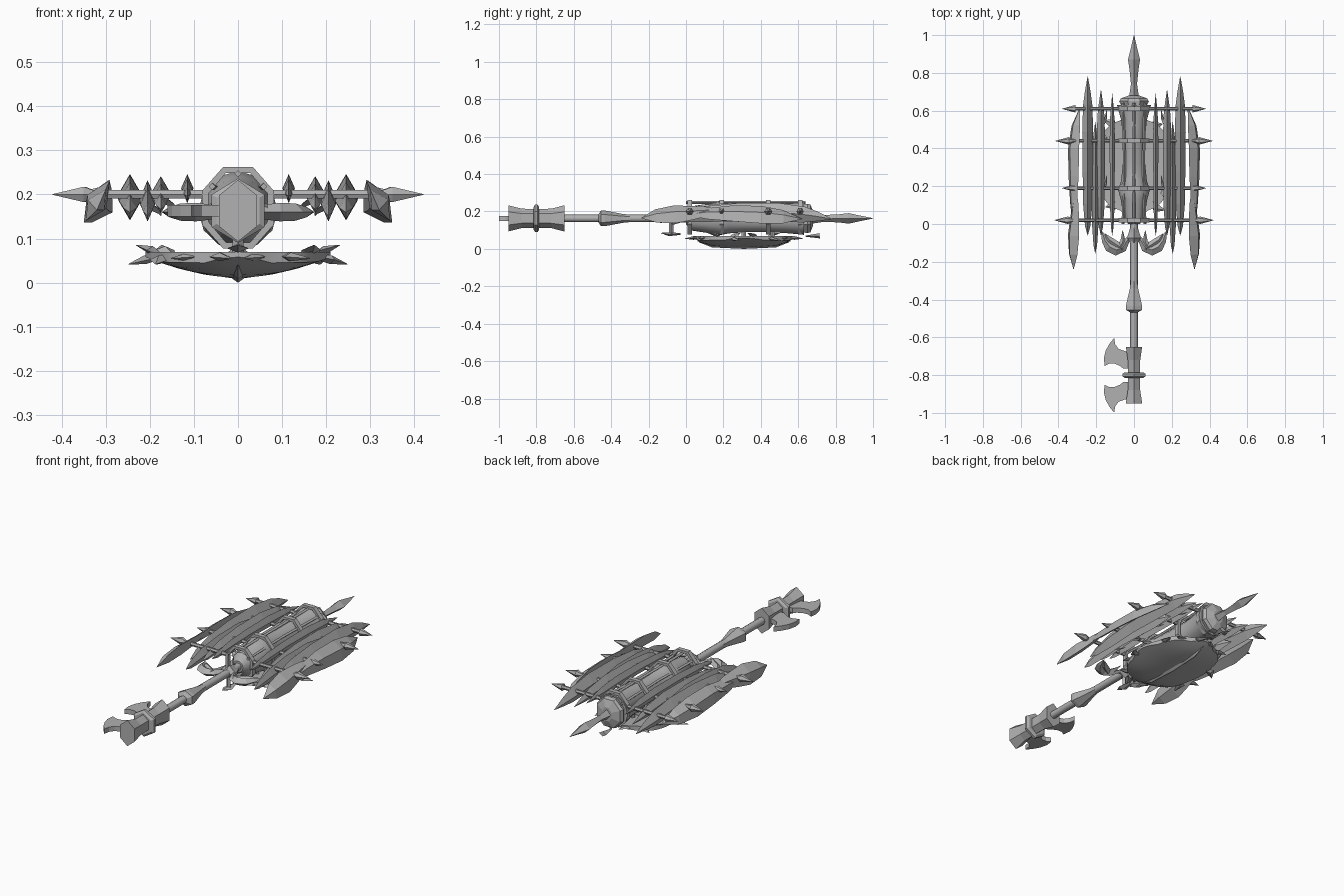
import bpy, bmesh, math
from mathutils import Vector

if "Cube" in bpy.data.objects:
    bpy.data.objects.remove(bpy.data.objects["Cube"])

grey = bpy.data.materials.new("iron_grey")
grey.diffuse_color = (0.44, 0.44, 0.44, 1)
grey.use_nodes = True
grey.node_tree.nodes["Principled BSDF"].inputs["Base Color"].default_value = grey.diffuse_color
AXIS = 0.163  # height of the shaft


def finish(name, bm, smooth=None):
    bmesh.ops.recalc_face_normals(bm, faces=bm.faces)
    me = bpy.data.meshes.new(name)
    bm.to_mesh(me)
    bm.free()
    me.materials.append(grey)
    ob = bpy.data.objects.new(name, me)
    bpy.context.collection.objects.link(ob)
    if smooth:
        bpy.context.view_layer.objects.active = ob
        ob.select_set(True)
        bpy.ops.object.shade_smooth_by_angle(angle=math.radians(smooth))
        ob.select_set(False)
    return ob


def loft(name, rings, closed=False, smooth=None):
    bm = bmesh.new()
    vs = [[bm.verts.new(p) for p in r] for r in rings]
    n = len(rings[0])
    pairs = list(zip(vs, vs[1:])) + ([(vs[-1], vs[0])] if closed else [])
    for a, b in pairs:
        for k in range(n):
            bm.faces.new((a[k], a[(k + 1) % n], b[(k + 1) % n], b[k]))
    if not closed:
        bm.faces.new(vs[0])
        bm.faces.new(vs[-1])
    return finish(name, bm, smooth)


def turned(name, stations, n=8, phase=0.0, z=AXIS, closed=False, smooth=None):
    """Rings around the y axis from (y, half width, half height)."""
    rings = []
    for y, w, h in stations:
        rings.append([(w * math.cos(phase + 2 * math.pi * k / n), y,
                       z + h * math.sin(phase + 2 * math.pi * k / n)) for k in range(n)])
    return loft(name, rings, closed, smooth)


def sweep(name, stations, n=4, tilt=0.0, smooth=None):
    """Section swept along (x, y, z, half width, half height)."""
    pts = [Vector(s[:3]) for s in stations]
    rings = []
    for i, s in enumerate(stations):
        t = (pts[min(i + 1, len(pts) - 1)] - pts[max(i - 1, 0)]).normalized()
        up = Vector((0, 0, 1)) if abs(t.z) < 0.9 else Vector((0, 1, 0))
        side = t.cross(up).normalized()
        up = side.cross(t)
        c, d = math.cos(tilt), math.sin(tilt)
        ring = []
        for k in range(n):
            a = 2 * math.pi * k / n
            u, v = s[3] * math.cos(a), s[4] * math.sin(a)
            ring.append(pts[i] + side * (u * c - v * d) + up * (u * d + v * c))
        rings.append(ring)
    return loft(name, rings, smooth=smooth)


def plate(name, outline, z, half):
    bm = bmesh.new()
    lo = [bm.verts.new((x, y, z - half)) for x, y in outline]
    hi = [bm.verts.new((x, y, z + half)) for x, y in outline]
    n = len(outline)
    bm.faces.new(lo)
    bm.faces.new(hi)
    for k in range(n):
        bm.faces.new((lo[k], lo[(k + 1) % n], hi[(k + 1) % n], hi[k]))
    return finish(name, bm)


T = 0.001  # size of a pointed end

# Shaft with its tapered swelling
turned("shaft", [(-0.7, .02, .02), (0.66, .02, .02)], smooth=50)
turned("shaft_swelling", [(-.468, .022, .022), (-.455, .05, .042), (-.435, .05, .042),
                          (-.34, .025, .024), (-.3, .02, .02)], n=6, phase=math.pi / 6)

# Pommel: flared hexagonal grip end, band and two axe crescents
turned("pommel", [(-.95, .05, .07), (-.88, .038, .052), (-.8, .036, .05),
                  (-.72, .038, .052), (-.65, .05, .07)], n=6, phase=math.pi / 2)
turned("pommel_band", [(-.815, .056, .06), (-.807, .07, .073), (-.793, .07, .073), (-.785, .056, .06)],
       n=6, phase=math.pi / 2)
for i, s in enumerate((1, -1)):
    outline = [(-.02, .035), (-.055, .035), (-.075, .05), (-.105, .063), (-.13, .063), (-.155, .05),
               (-.16, .09), (-.15, .13), (-.13, .167), (-.105, .198), (-.1, .165),
               (-.082, .14), (-.045, .127), (-.02, .127)]
    plate("pommel_axe_%d" % i, [(x, -.801 + s * y) for x, y in outline], AXIS, .013)

# Front spearhead and collar
turned("spearhead", [(.66, .028, .03), (.74, .016, .018), (.82, .024, .022), (.87, .032, .028),
                     (.93, .017, .015), (1.0, T, T)], n=4)
turned("spear_collar", [(.62, .07, .08), (.65, .085, .085), (.665, .075, .08), (.68, .03, .04)],
       n=8, phase=math.pi / 8)

# Waisted core
turned("core", [(0, .03, .03), (.03, .055, .065), (.13, .07, .08), (.18, .084, .09),
                (.23, .068, .08), (.32, .059, .074), (.46, .059, .074), (.55, .068, .08),
                (.63, .09, .088)], n=12, smooth=35)

# Core hoops and lengthwise ribs
BARS = [(.02, .42), (.19, .38), (.44, .415), (.61, .38)]
for i, (y, reach) in enumerate(BARS):
    turned("core_hoop_%d" % i, [(y - .012, .088, .1), (y + .012, .088, .1),
                                (y + .012, .072, .085), (y - .012, .072, .085)],
           n=8, phase=math.pi / 8, z=.17, closed=True)
for k, (x, z) in enumerate(((0, .247), (.058, .218), (-.058, .218))):
    sweep("core_rib_%d" % k, [(x, .0, z, .008, .008), (x * .85, .3, z, .008, .008),
                              (x, .64, z, .008, .008)])

# Guard boss with its hanging peg
sweep("guard_boss", [(0, -.13, AXIS, T, T), (0, -.075, AXIS, .038, .036), (0, -.02, AXIS, .02, .02)])
sweep("guard_peg", [(0, -.08, .15, .012, .012), (0, -.08, .075, .012, .012)])
sweep("guard_peg_foot", [(0, -.135, .085, T, T), (0, -.09, .078, .025, .01), (0, -.03, .08, .01, .005)])
sweep("rear_tongue", [(0, .64, .068, .004, .003), (0, .715, .07, .022, .014)])

for s in (-1, 1):
    side = "left" if s < 0 else "right"
    # Curled guard horns
    sweep("guard_horn_" + side,
          [(s * x, y, AXIS - .003, w, w * .7) for x, y, w in
           ((.01, -.06, .012), (.035, -.085, .014), (.06, -.125, .024), (.095, -.137, .03),
            (.13, -.12, .028), (.155, -.085, .017), (.172, -.035, T))])
    sweep("guard_inner_horn_" + side,
          [(s * .06, -.13, AXIS, .02, .016), (s * .13, -.085, AXIS, .018, .014),
           (s * .155, -.05, AXIS, T, T)])
    sweep("guard_back_horn_" + side,
          [(s * .075, -.13, AXIS, .02, .014), (s * .058, -.09, AXIS, .014, .012), (s * .06, -.035, AXIS, T, T)])

    # Cross bars with end spikes
    for i, (y, reach) in enumerate(BARS):
        sweep("cross_bar_%s_%d" % (side, i), [(s * .07, y, .2, .009, .011), (s * .34, y, .2, .009, .011)], n=6)
        sweep("bar_spike_%s_%d" % (side, i),
              [(s * .325, y, .2, .01, .01), (s * (reach - .07), y, .2, .02, .02),
               (s * reach, y, .2, T, T)], n=6)

    # Arched lengthwise blades: x, start, end, half width, half height, crown height
    blades = [(.115, -.06, .69, .014, .032, .216), (.175, -.06, .71, .022, .038, .207),
              (.205, -.155, .54, .019, .044, .192), (.245, -.06, .78, .029, .05, .2)]
    for i, (x, y0, y1, w, h, crown) in enumerate(blades):
        st = []
        for f, size in ((0, .03), (.06, .5), (.2, .85), (.4, .92), (.65, 1), (.82, .85), (.91, .5), (1, .03)):
            drop = .04 * (2 * f - 1) ** 2 if x > .12 else .02 * (2 * f - 1) ** 2
            st.append((s * x, y0 + f * (y1 - y0), crown - drop, w * size, h * size))
        sweep("blade_%s_%d" % (side, i), st)
        # Barbs between blades
        for j, f in enumerate((.3, .75) if i in (1, 2) else ()):
            y = y0 + f * (y1 - y0)
            sweep("barb_%s_%d_%d" % (side, i, j),
                  [(s * x, y, crown - .015, .014, .01), (s * (x - .025), y + .04, crown - .03, .007, .006),
                   (s * (x - .03), y + .085, crown - .04, T, T)])

    # Outer leaning blades in two overlapping leaves
    lean = s * math.radians(32)
    sweep("outer_rear_leaf_" + side,
          [(s * x, y, z, w, h) for x, y, z, w, h in
           ((.32, -.24, .165, T, T), (.322, -.16, .176, .022, .042), (.32, -.06, .185, .026, .056),
            (.314, .03, .192, .02, .044), (.31, .11, .2, .013, .03), (.308, .2, .205, T, T))], tilt=lean)
    sweep("outer_front_leaf_" + side,
          [(s * x, y, z, w, h) for x, y, z, w, h in
           ((.325, .0, .182, T, T), (.32, .11, .188, .016, .034), (.32, .25, .19, .02, .05),
            (.32, .4, .183, .023, .055), (.308, .52, .172, .018, .042), (.285, .62, .16, T, T))], tilt=lean)

# Hanging shield: keeled bowl with a scalloped rim
bm = bmesh.new()
N, CY = 48, .31
levels = []
for r in (.15, .4, .65, .85, 1):
    ring = []
    for k in range(N):
        a = 2 * math.pi * k / N
        q = r * (1 - .05 * r * (1 - abs(math.cos(4 * a))))
        u, v = abs(q * math.cos(a)), abs(q * math.sin(a))
        depth = min(1, u ** 1.8 + v ** 4.5)
        ring.append(bm.verts.new((.21 * q * math.cos(a), CY + .27 * q * math.sin(a), .011 + .047 * depth)))
    levels.append(ring)
levels.append([bm.verts.new((v.co.x, v.co.y, .07)) for v in levels[-1]])
levels.append([bm.verts.new((v.co.x * .88, CY + (v.co.y - CY) * .88, .066)) for v in levels[-2]])
for a, b in zip(levels, levels[1:]):
    for k in range(N):
        bm.faces.new((a[k], a[(k + 1) % N], b[(k + 1) % N], b[k]))
bm.faces.new(levels[-1])
tip = bm.verts.new((0, CY, .008))
for k in range(N):
    bm.faces.new((tip, levels[0][(k + 1) % N], levels[0][k]))
finish("shield", bm, 30)
sweep("shield_keel", [(0, .06, .04, T, T), (0, .14, .018, .012, .01), (0, .31, .01, .014, .01),
                      (0, .48, .018, .012, .01), (0, .56, .04, T, T)])

# Leaf spikes around the shield rim, alternately rising and drooping
for k in range(16):
    a = 2 * math.pi * (k + .5) / 16
    ca, sa = math.cos(a), math.sin(a)
    out, z = (1.0, .042) if k % 2 else (.93, .085)
    if abs(ca) < .6:
        z = .055
    b = a + (.13 if k % 2 else -.13)
    sweep("rim_leaf_%d" % k,
          [(.18 * ca, CY + .23 * sa, .06, .012, .007),
           (.215 * out * ca, CY + .275 * out * sa, (z + .062) / 2, .024, .01),
           (.248 * out * math.cos(b), CY + .315 * out * math.sin(b), z, T, T)])

# Pegs joining the shield to the core
for i, y in enumerate((.16, .31, .46)):
    sweep("shield_peg_%d" % i, [(0, y, .06, .014, .014), (0, y, .11, .014, .014)], n=6)
